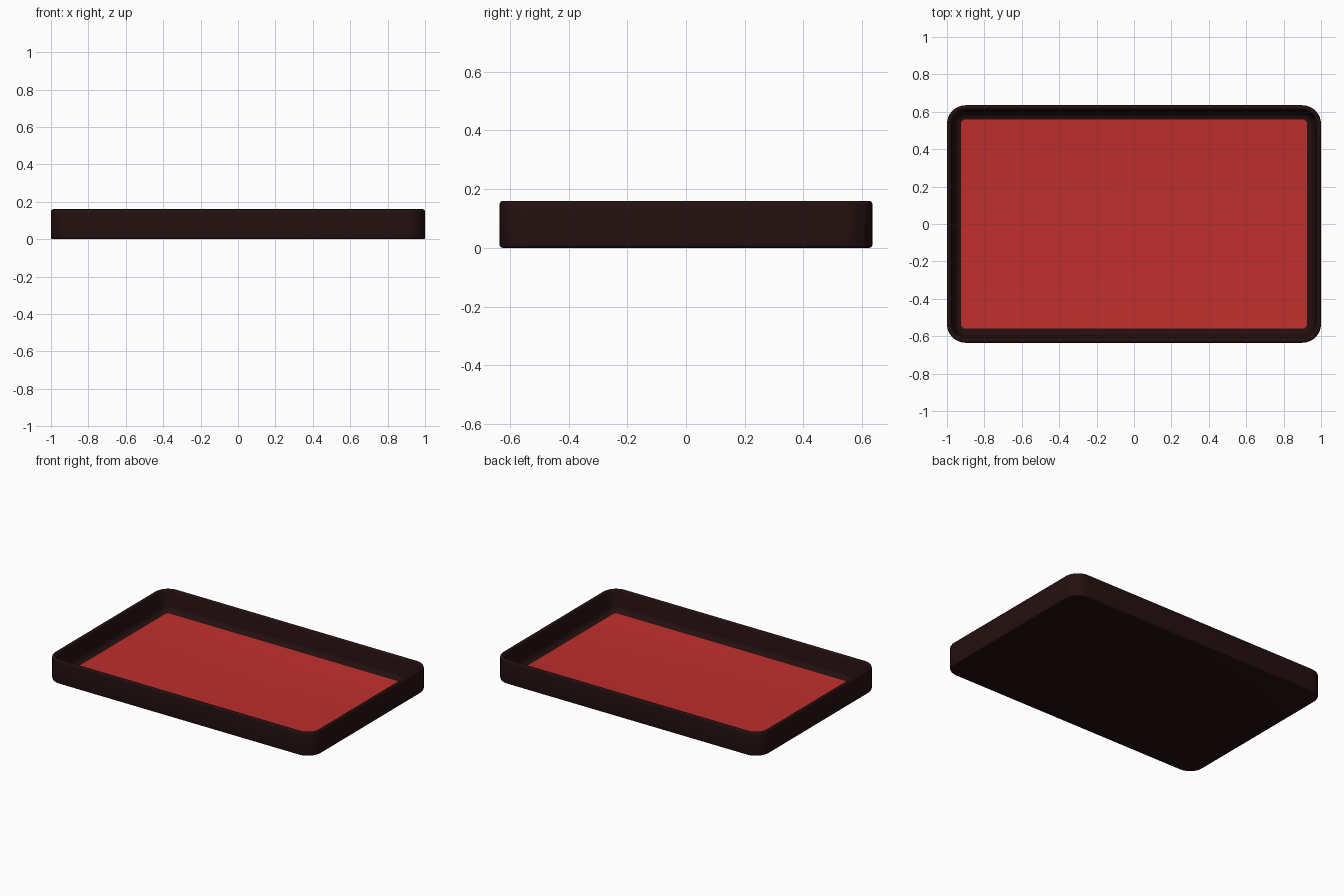
import bpy, bmesh, math

cube = bpy.data.objects.get("Cube")
if cube:
    bpy.data.objects.remove(cube)

HALF_X, HALF_Y, CORNER = 1.0, 0.635, 0.1
HEIGHT, FLOOR = 0.16, 0.022


def make_material(name, color):
    mat = bpy.data.materials.new(name)
    mat.use_nodes = True
    mat.diffuse_color = color
    bsdf = mat.node_tree.nodes["Principled BSDF"]
    bsdf.inputs["Base Color"].default_value = color
    bsdf.inputs["Roughness"].default_value = 0.6
    return mat


def rounded_ring(bm, inset, z, steps=8):
    """Rounded rectangle of vertices, concentric with the tray outline."""
    radius = CORNER - inset
    cx, cy = HALF_X - CORNER, HALF_Y - CORNER
    ring = []
    for corner, (sx, sy) in enumerate([(1, 1), (-1, 1), (-1, -1), (1, -1)]):
        for i in range(steps + 1):
            a = math.pi / 2 * (corner + i / steps)
            ring.append(bm.verts.new((sx * cx + radius * math.cos(a),
                                      sy * cy + radius * math.sin(a), z)))
    return ring


def arc(center, radius, start, end, steps):
    """Points of a profile arc as (inset, z), angles in degrees."""
    return [(center[0] + radius * math.cos(math.radians(start + (end - start) * i / steps)),
             center[1] + radius * math.sin(math.radians(start + (end - start) * i / steps)))
            for i in range(steps + 1)]


# Wall cross-section: bottom edge, rounded rim, inner wall, fillet to the floor
edge, rim, fillet = 0.01, 0.012, 0.035
profile = arc((edge, edge), edge, 270, 180, 3)
profile += arc((rim, HEIGHT - rim), rim, 180, 0, 8)
profile += arc((0.075, FLOOR + fillet), fillet, 180, 270, 6)

# Tray shell with its coloured floor
bm = bmesh.new()
rings = [rounded_ring(bm, inset, z) for inset, z in profile]
for low, high in zip(rings, rings[1:]):
    for i in range(len(low)):
        j = (i + 1) % len(low)
        bm.faces.new((low[i], low[j], high[j], high[i]))
bm.faces.new(list(reversed(rings[0])))
floor = bm.faces.new(rings[-1])
floor.material_index = 1

mesh = bpy.data.meshes.new("tray")
bm.to_mesh(mesh)
bm.free()
mesh.materials.append(make_material("dark brown", (0.018, 0.005, 0.005, 1)))
mesh.materials.append(make_material("red", (0.52, 0.028, 0.027, 1)))

tray = bpy.data.objects.new("tray", mesh)
bpy.context.collection.objects.link(tray)
bpy.context.view_layer.objects.active = tray
tray.select_set(True)
bpy.ops.object.shade_smooth_by_angle(angle=math.radians(35))
